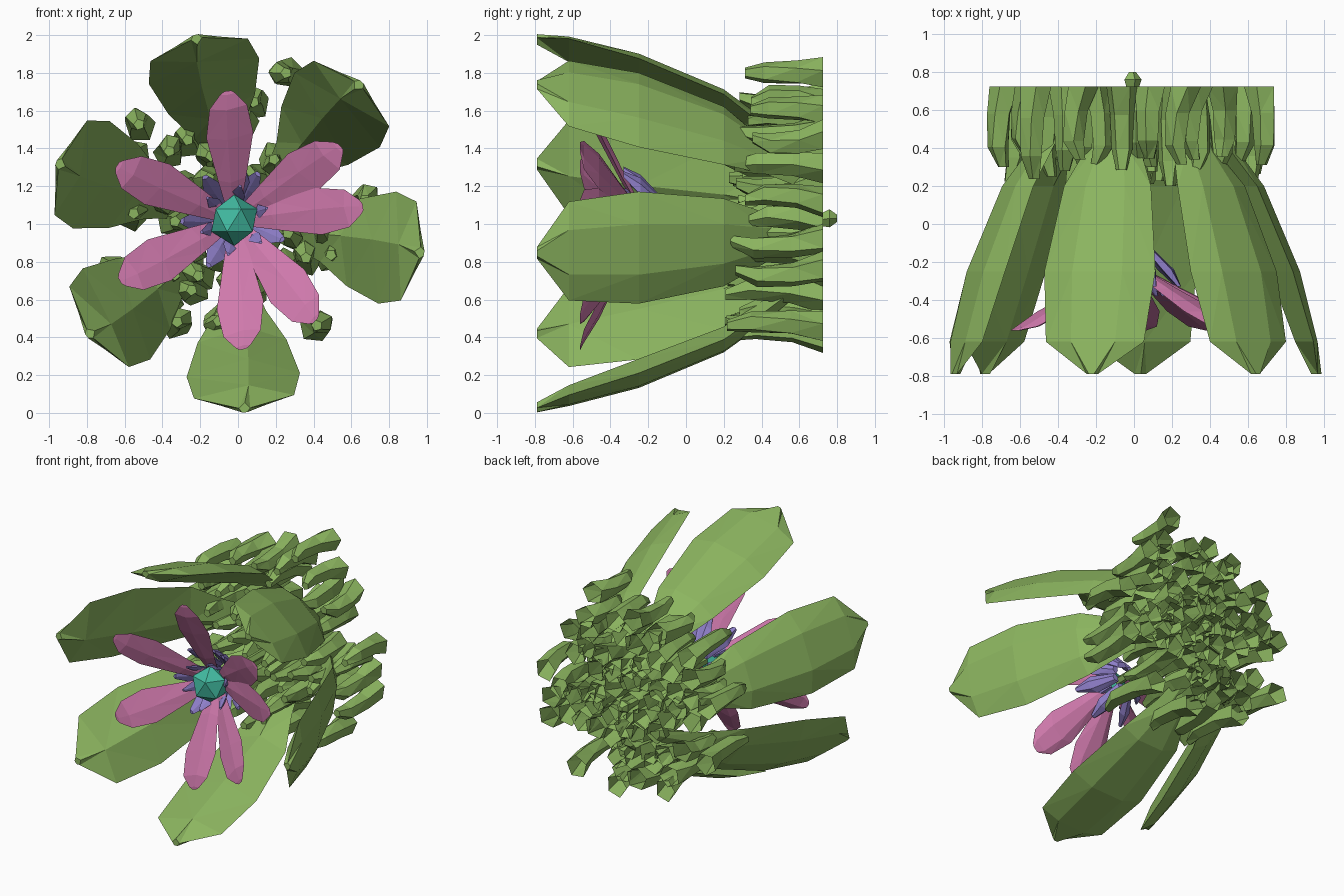
import bpy, bmesh, math, random
from mathutils import Vector

random.seed(4)
cube = bpy.data.objects.get("Cube")
if cube:
    bpy.data.objects.remove(cube, do_unlink=True)


def material(name, rgb):
    m = bpy.data.materials.new(name)
    m.use_nodes = True
    m.diffuse_color = (*rgb, 1)
    m.node_tree.nodes["Principled BSDF"].inputs["Base Color"].default_value = (*rgb, 1)
    return m


GREEN = material("leaf green", (0.26, 0.46, 0.115))
PINK = material("petal pink", (0.62, 0.19, 0.41))
PURPLE = material("sepal purple", (0.27, 0.21, 0.58))
TEAL = material("centre teal", (0.055, 0.5, 0.36))


def finish(bm, name, mat):
    bmesh.ops.triangulate(bm, faces=bm.faces[:])
    bmesh.ops.recalc_face_normals(bm, faces=bm.faces[:])
    mesh = bpy.data.meshes.new(name)
    bm.to_mesh(mesh)
    bm.free()
    mesh.materials.append(mat)
    obj = bpy.data.objects.new(name, mesh)
    bpy.context.collection.objects.link(obj)
    return obj


def loft(bm, rings, open_root=False):
    """Skin a list of equal-sized point rings, cap the tip and, unless open, the root."""
    loops = [[bm.verts.new(p) for p in ring] for ring in rings]
    n = len(loops[0])
    for a, b in zip(loops, loops[1:]):
        for i in range(n):
            j = (i + 1) % n
            bm.faces.new((a[i], a[j], b[j], b[i]))
    if not open_root:
        bm.faces.new(loops[0][::-1])
    bm.faces.new(loops[-1])


# Cross-sections as (fraction of half width, fraction of thickness)
LEAF_SECTION = [(-1, 0), (-0.45, 0.75), (0.45, 0.75), (1, 0), (0.1, -1)]
PETAL_SECTION = [(-1, 0), (-0.5, 1), (0.4, 1), (1, 0), (0.1, -0.4)]


def frond(name, mat, degrees, section, stations, centre, roll=0.0):
    """Leaf or petal leaning out of the plant axis; stations are (y, radius, half width, thickness)."""
    a = math.radians(degrees)
    out = Vector((math.cos(a), 0, math.sin(a)))
    side = Vector((-math.sin(a), 0, math.cos(a)))
    origin = Vector((centre[0], 0, centre[1]))
    rings = []
    for y, r, w, t in stations:
        rings.append([origin + out * (r + v * t + roll * u * w) + side * u * w + Vector((0, y, 0))
                      for u, v in section])
    bm = bmesh.new()
    loft(bm, rings)
    return finish(bm, name, mat)


# Broad outer leaves as (angle, centre)
LEAF = [(0.68, 0.27, 0.06, 0.04), (0.43, 0.46, 0.13, 0.07), (0.2, 0.62, 0.235, 0.075),
        (-0.25, 0.8, 0.3, 0.085), (-0.62, 0.915, 0.265, 0.06), (-0.79, 0.975, 0.03, 0.03)]
leaves = [(-88, (0, 1)), (-9, (0, 1)), (49, (0, 1)), (103, (0, 1.03)), (161, (-0.02, 1)), (216.5, (0, 1))]
for i, (angle, centre) in enumerate(leaves):
    frond(f"leaf_{i + 1}", GREEN, angle, LEAF_SECTION, LEAF, centre)

# Flower petals
HEART = (-0.02, 1.02)
PETAL = [(-0.24, 0.05, 0.035, 0.03), (-0.34, 0.22, 0.075, 0.05), (-0.46, 0.45, 0.125, 0.06),
         (-0.54, 0.6, 0.1, 0.04), (-0.56, 0.67, 0.04, 0.015)]
for i, angle in enumerate([93, 35, 6, -51, -86, 208, 155]):
    frond(f"petal_{i + 1}", PINK, angle, PETAL_SECTION, PETAL, HEART, random.uniform(-0.15, 0.15))

# Small purple sepals: an outer ring in the gaps of the petals and a steeper inner ring
OUTER = [(-0.12, 0.08, 0.03, 0.03), (-0.24, 0.19, 0.06, 0.045), (-0.33, 0.27, 0.02, 0.015)]
INNER = [(-0.2, 0.08, 0.02, 0.02), (-0.31, 0.14, 0.035, 0.02), (-0.38, 0.18, 0.01, 0.01)]
for i, angle in enumerate([63, 80, 20, -22, -68, 240, 181, 124]):
    frond(f"outer_sepal_{i + 1}", PURPLE, angle, PETAL_SECTION, OUTER, HEART, 0.2)
for i in range(6):
    frond(f"inner_sepal_{i + 1}", PURPLE, 20 + 60 * i, PETAL_SECTION, INNER, HEART, 0.2)

# Faceted flower centre
bm = bmesh.new()
bmesh.ops.create_icosphere(bm, subdivisions=1, radius=0.135)
bmesh.ops.translate(bm, verts=bm.verts[:], vec=(HEART[0], -0.3, HEART[1]))
finish(bm, "flower_centre", TEAL)


def circle(x, y, z, radius, sides, turn=0.0):
    return [Vector((x + radius * math.cos(turn + math.tau * k / sides), y,
                    z + radius * math.sin(turn + math.tau * k / sides))) for k in range(sides)]


# Stem with its small root knob
bm = bmesh.new()
loft(bm, [circle(-0.01, 0.8, 1.03, 0.02, 5), circle(-0.01, 0.76, 1.03, 0.05, 5),
          circle(-0.01, 0.7, 1.02, 0.03, 5), circle(-0.02, -0.2, 1.02, 0.03, 5)])
finish(bm, "stem", GREEN)


def blade(bm, x, z):
    """Short hollow grass blade: open flared root, bent in the middle, blunt narrow tip."""
    turn = random.uniform(0, math.tau)
    bend = random.uniform(0, math.tau)
    tip = random.uniform(0.2, 0.36)
    length = 0.725 - tip
    rings = []
    for along, radius, shift in [(0, 0.085, 0.03), (0.34, 0.066, -0.01),
                                 (0.75, 0.058, -0.02), (1, 0.03, 0.015)]:
        rings.append(circle(x + shift * math.cos(bend), 0.725 - along * length,
                            z + shift * math.sin(bend), radius, 5, turn))
        turn += random.uniform(-0.1, 0.25)
    loft(bm, rings, open_root=True)


# Grass clump: dense in the middle, further out only behind the leaves
bm = bmesh.new()
count = 84
for i in range(count):
    r = 0.7 * math.sqrt((i + 0.5) / count)
    a = i * 2.39996
    gap = min(abs((math.degrees(a) - d + 180) % 360 - 180) for d, _ in leaves)
    reach = 0.58 if math.sin(a) < -0.5 else 0.75
    if (r > 0.38 and gap > 18) or r > reach:
        continue
    blade(bm, r * math.cos(a), 1 + r * math.sin(a))
# Stray blades standing in the gaps
for x, z in [(-0.53, 1.54), (0.24, 1.8), (0.43, 0.47), (-0.31, 0.49), (-0.7, 1.2),
             (0.68, 1.14), (-0.36, 1.4), (0.08, 1.66), (-0.26, 0.65)]:
    blade(bm, x, z)
finish(bm, "grass_blades", GREEN)
